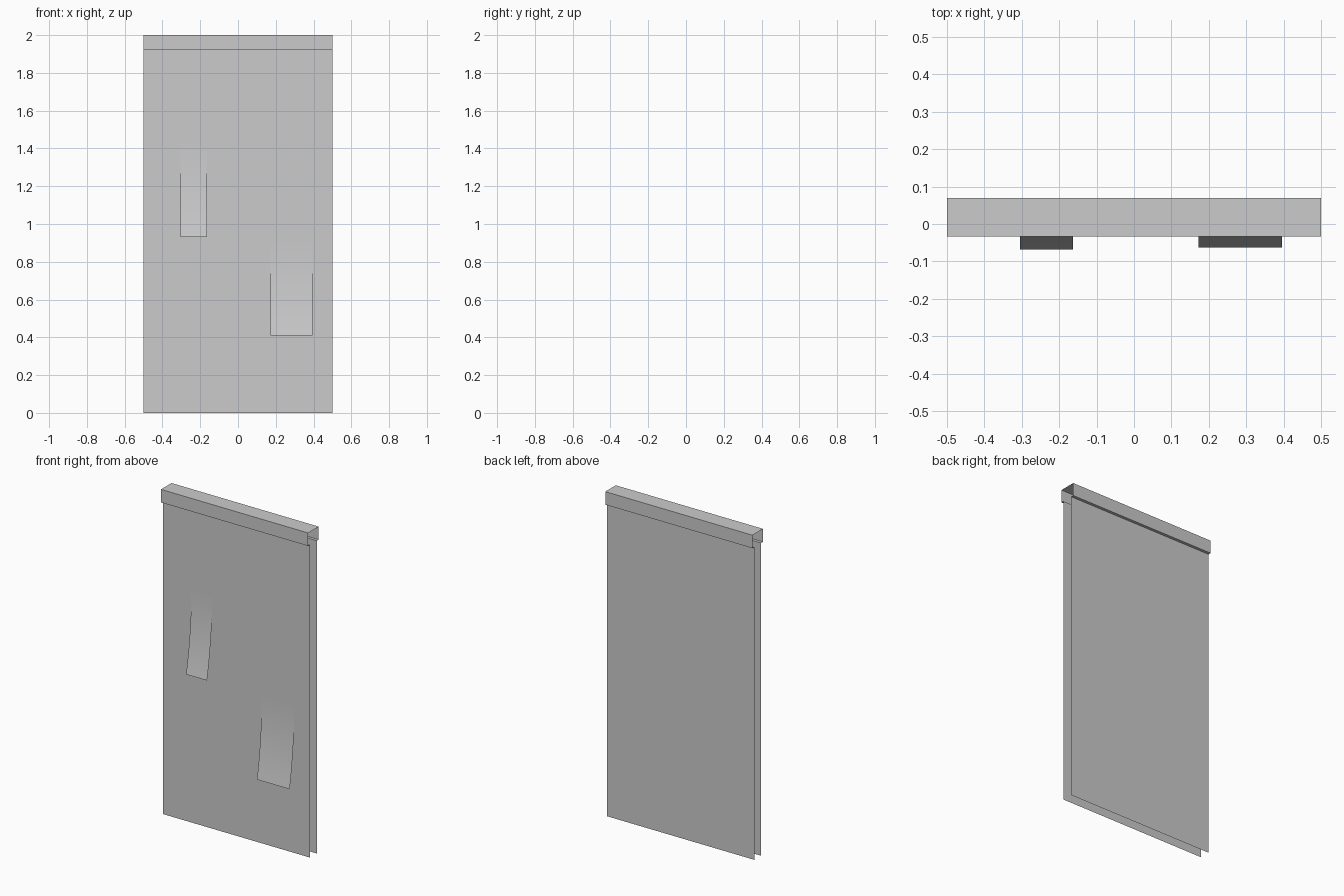
import bpy

if "Cube" in bpy.data.objects:
    bpy.data.objects.remove(bpy.data.objects["Cube"])


def sheet(name, profile, x0, x1, smooth=False):
    """Extrude an open (y, z) profile along x into a thin sheet."""
    n = len(profile)
    verts = [(x, y, z) for x in (x0, x1) for y, z in profile]
    faces = [(i + 1, i + 1 + n, i + n, i) for i in range(n - 1)]
    mesh = bpy.data.meshes.new(name)
    mesh.from_pydata(verts, [], faces)
    mesh.polygons.foreach_set("use_smooth", [smooth] * len(faces))
    mesh.update()
    obj = bpy.data.objects.new(name, mesh)
    bpy.context.collection.objects.link(obj)
    return obj


FRONT, BACK, LIP = -0.033, 0.069, 0.018
RAIL_Z, TOP = 1.92, 2.0
panel_front, panel_back = FRONT + LIP, BACK - LIP

# Two hanging panels
sheet("front_panel", [(panel_front, RAIL_Z), (panel_front, 0)], -0.5, 0.5)
sheet("back_panel", [(panel_back, 0), (panel_back, RAIL_Z)], -0.5, 0.5)

# Folded channel over the top, with small inward lips
sheet("top_rail", [(panel_back, RAIL_Z), (BACK, RAIL_Z), (BACK, TOP),
                   (FRONT, TOP), (FRONT, RAIL_Z), (panel_front, RAIL_Z)], -0.5, 0.5)


# Paper flaps that curl away from the front panel towards their lower edge
def flap(name, x0, x1, z0, z1, y_tip, steps=10):
    y0 = panel_front - 0.003
    curve = [(y0 + (y_tip - y0) * (i / steps) ** 2, z1 + (z0 - z1) * i / steps)
             for i in range(steps + 1)]
    sheet(name, curve, x0, x1, smooth=True)


flap("upper_flap", -0.305, -0.163, 0.93, 1.42, -0.068)
flap("lower_flap", 0.173, 0.395, 0.41, 0.90, -0.063)
